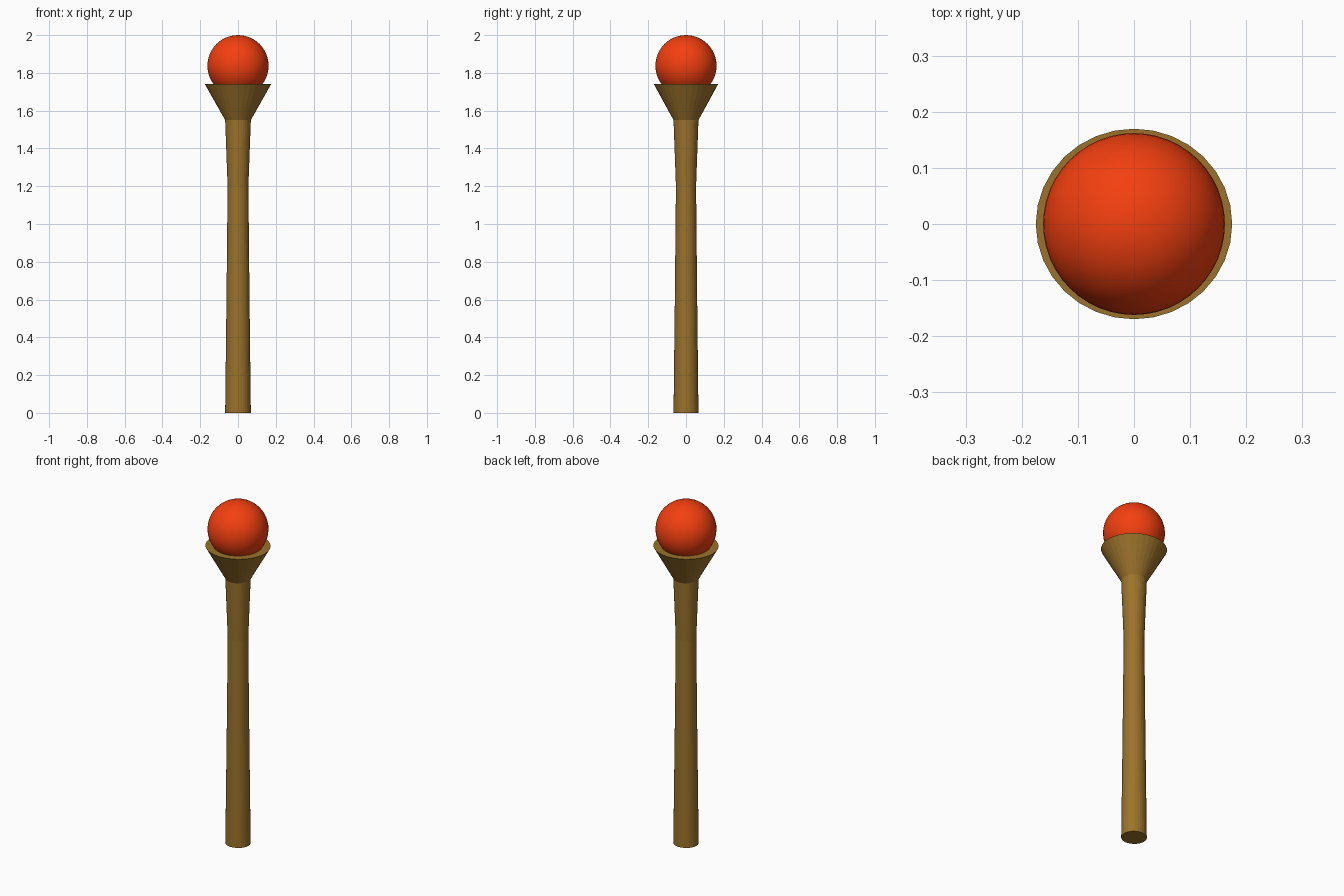
import bpy, bmesh, math

if "Cube" in bpy.data.objects:
    bpy.data.objects.remove(bpy.data.objects["Cube"])

SIDES = 32
SQUASH = 0.97  # slightly narrower front to back


def material(name, color):
    m = bpy.data.materials.new(name)
    m.diffuse_color = color
    m.use_nodes = True
    m.node_tree.nodes["Principled BSDF"].inputs["Base Color"].default_value = m.diffuse_color
    return m


def add_object(name, bm, mat):
    bmesh.ops.recalc_face_normals(bm, faces=bm.faces[:])
    me = bpy.data.meshes.new(name)
    bm.to_mesh(me)
    bm.free()
    me.materials.append(mat)
    ob = bpy.data.objects.new(name, me)
    bpy.context.collection.objects.link(ob)
    return ob


def lathe(name, profile, mat):
    """Stack of rings from (radius, z) pairs, capped at both ends."""
    bm = bmesh.new()
    rings = []
    for r, z in profile:
        rings.append([bm.verts.new((r * math.cos(a), r * SQUASH * math.sin(a), z))
                      for a in (2 * math.pi * i / SIDES for i in range(SIDES))])
    for lo, hi in zip(rings, rings[1:]):
        for i in range(SIDES):
            j = (i + 1) % SIDES
            bm.faces.new((lo[i], lo[j], hi[j], hi[i]))
    bm.faces.new(rings[0][::-1])
    bm.faces.new(rings[-1])
    return add_object(name, bm, mat)


wood = material("wood", (0.33, 0.17, 0.025, 1))
red = material("red", (0.9, 0.05, 0.005, 1))

# Shaft with a flared cup on top
lathe("staff", [(0.068, 0), (0.061, 0.6), (0.055, 1.2), (0.068, 1.55), (0.175, 1.74)], wood)

# Ball resting in the cup
bm = bmesh.new()
bmesh.ops.create_uvsphere(bm, u_segments=48, v_segments=24, radius=0.162)
bmesh.ops.translate(bm, verts=bm.verts[:], vec=(0, 0, 1.838))
for f in bm.faces:
    f.smooth = True
add_object("ball", bm, red)
